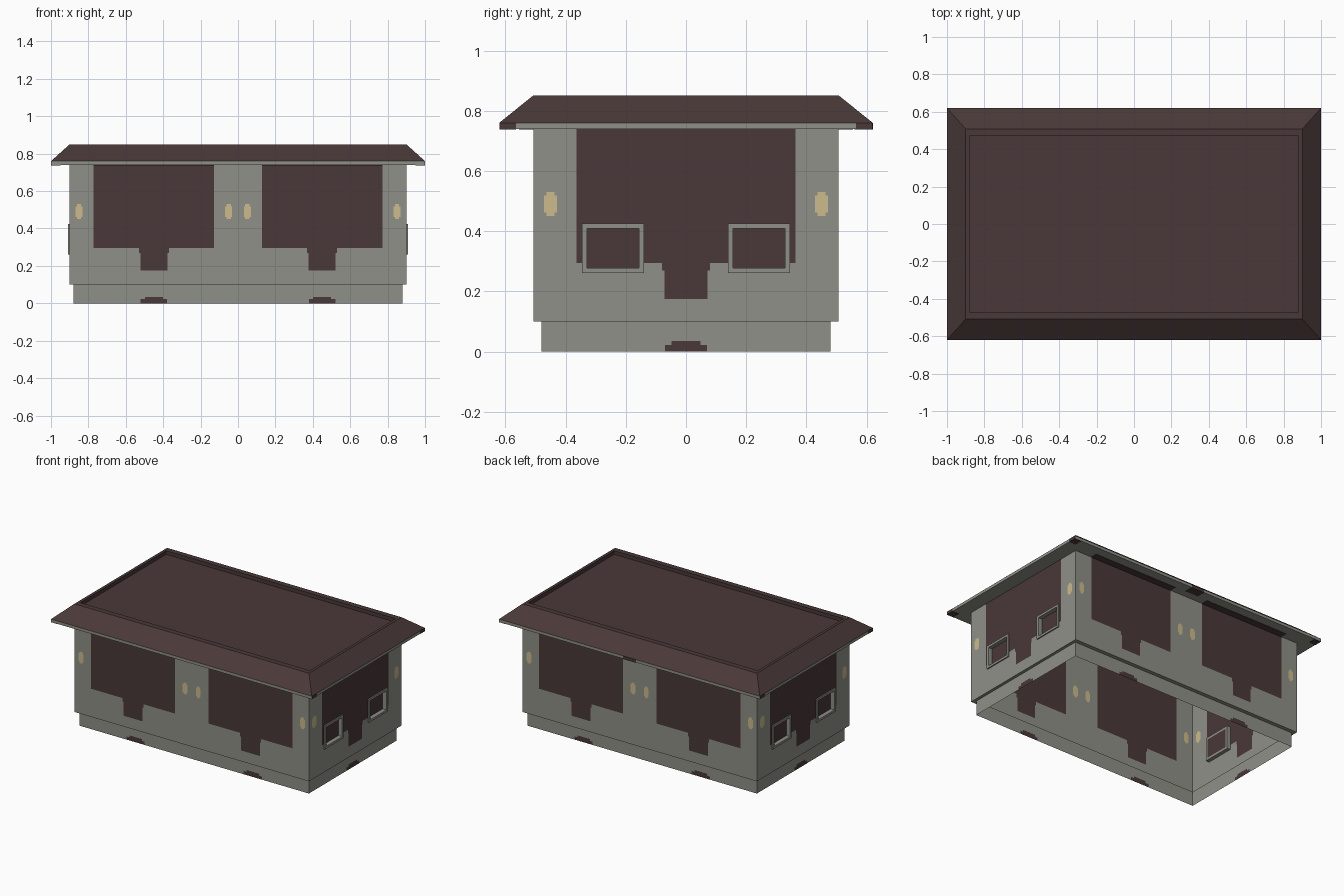
import bpy, bmesh

if "Cube" in bpy.data.objects:
    bpy.data.objects.remove(bpy.data.objects["Cube"], do_unlink=True)


def material(name, rgb):
    m = bpy.data.materials.new(name)
    m.use_nodes = True
    m.diffuse_color = (*rgb, 1)
    m.node_tree.nodes["Principled BSDF"].inputs["Base Color"].default_value = (*rgb, 1)
    return m


GREY, BROWN, YELLOW = 0, 1, 2
MATS = [material("plaster grey", (.275, .278, .243)),
        material("dark brown", (.068, .040, .040)),
        material("lamp yellow", (.600, .495, .262))]

BODY_X, BODY_Y = .90, .507
BASE_X, BASE_Y = .88, .48
LEDGE, EAVE, WALL_TOP = .10, .74, .76


def finish(name, bm):
    bmesh.ops.remove_doubles(bm, verts=bm.verts, dist=1e-5)
    bmesh.ops.recalc_face_normals(bm, faces=bm.faces)
    mesh = bpy.data.meshes.new(name)
    bm.to_mesh(mesh)
    bm.free()
    for m in MATS:
        mesh.materials.append(m)
    ob = bpy.data.objects.new(name, mesh)
    bpy.context.collection.objects.link(ob)
    return ob


def box(name, lo, hi, mat):
    bm = bmesh.new()
    bmesh.ops.create_cube(bm, size=1)
    for v in bm.verts:
        v.co = [a + (b - a) * (c + .5) for a, b, c in zip(lo, hi, v.co)]
    for f in bm.faces:
        f.material_index = mat
    return finish(name, bm)


def cuts(centres, halves):
    return [c + s * h for c in centres for h in halves for s in (-1, 1)]


def panel(bm, place, us, zs, rule):
    """Sheet divided along us and zs; rule gives each cell's colour, or None for a hole."""
    us, zs = (sorted({round(v, 4) for v in vals}) for vals in (us, zs))
    for u0, u1 in zip(us, us[1:]):
        for z0, z1 in zip(zs, zs[1:]):
            colour = rule((u0 + u1) / 2, (z0 + z1) / 2)
            if colour is not None:
                f = bm.faces.new([bm.verts.new(place(u, z)) for u, z in
                                  ((u0, z0), (u1, z0), (u1, z1), (u0, z1))])
                f.material_index = colour


def painted(doors, patch_half, lamps, lamp_half, windows):
    """Colour rule for an upper wall."""
    def rule(u, z):
        if any(abs(u - w) < .0925 for w in windows) and .27 < z < .415:
            return None
        for c in lamps:
            d = abs(u - c) / lamp_half
            if d < 1 and abs(z - .49) < (.04 if d < .6 else .028):
                return YELLOW
        for c, p in doors:
            if abs(u - p) < patch_half and z > .295:
                return BROWN
            if abs(u - c) < (.08 if z > .27 else .072) and z > .175:
                return BROWN
        return GREY
    return rule


def base_rule(doors):
    def rule(u, z):
        return BROWN if any(abs(u - c) < (.07 if z < .022 else .048) and z < .035
                            for c, p in doors) else GREY
    return rule


# Walls: long sides along x, ends along y
WALL_Z = [LEDGE, .175, .27, .295, .415, .45, .462, .518, .53, WALL_TOP]
SIDES = [
    dict(axis=0, half=BODY_X, base=BASE_X, off=BODY_Y, base_off=BASE_Y,
         doors=[(-.45, -.45), (.45, .45)], patch=.323, lamps=[-.85, -.05, .05, .85],
         lamp=.019, windows=[]),
    dict(axis=1, half=BODY_Y, base=BASE_Y, off=BODY_X, base_off=BASE_X,
         doors=[(0, 0)], patch=.363, lamps=[-.45, .45],
         lamp=.022, windows=[-.2425, .2425]),
]
walls, plinth = bmesh.new(), bmesh.new()
for s in SIDES:
    centres = [c for c, p in s["doors"]]
    us = ([-s["half"], s["half"]] + cuts(centres, (s["patch"], .08, .072))
          + cuts(s["lamps"], (s["lamp"], s["lamp"] * .6)) + cuts(s["windows"], (.0925,)))
    base_us = [-s["base"], s["base"]] + cuts(centres, (.07, .048))
    for sign in (-1, 1):
        def place_at(off):
            return lambda u, z: (u, sign * off, z) if s["axis"] == 0 else (sign * off, u, z)
        panel(walls, place_at(s["off"]), us, WALL_Z,
              painted(s["doors"], s["patch"], s["lamps"], s["lamp"], s["windows"]))
        panel(plinth, place_at(s["base_off"]), base_us, [0, .022, .035, LEDGE],
              base_rule(s["doors"]))
finish("walls", walls)
finish("plinth", plinth)


def ring_stack(name, rings, colours, cap=None):
    """Rectangular rings (half x, half y, z) joined in order."""
    bm = bmesh.new()
    loops = [[bm.verts.new((sx * x, sy * y, z))
              for sx, sy in ((-1, -1), (1, -1), (1, 1), (-1, 1))] for x, y, z in rings]
    for a, b, colour in zip(loops, loops[1:], colours):
        for i in range(4):
            j = (i + 1) % 4
            bm.faces.new((a[i], a[j], b[j], b[i])).material_index = colour
    if cap is not None:
        bm.faces.new(loops[-1]).material_index = cap
    return finish(name, bm)


# Ledge under the body
ring_stack("wall_ledge", [(BASE_X, BASE_Y, LEDGE), (BODY_X, BODY_Y, LEDGE)], [GREY])

# Roof: soffit, fascia, slope, rim and sunken deck
ring_stack("roof",
           [(BODY_X, BODY_Y, EAVE), (1, .62, EAVE), (1, .62, WALL_TOP),
            (.9, .508, .85), (.88, .47, .85), (.88, .47, .825)],
           [GREY, GREY, BROWN, BROWN, BROWN], cap=BROWN)

# Dark paint under the eaves
for sy in (-1, 1):
    for sx in (-1, 1):
        xs = sorted((sx * .95, sx * 1.0))
        ys = sorted((sy * .565, sy * .619))
        box("eave_corner_paint", (xs[0], ys[0], EAVE - .002), (xs[1], ys[1], EAVE + .001), BROWN)
        xs = sorted((sx * .998, sx * 1.001))
        box("fascia_corner_paint", (xs[0], ys[0], EAVE), (xs[1], ys[1], WALL_TOP), BROWN)
        xs = sorted((sx * .127, sx * .773))
        ys = sorted((sy * BODY_Y, sy * .555))
        box("soffit_paint", (xs[0], ys[0], EAVE - .002), (xs[1], ys[1], EAVE + .001), BROWN)
box("rear_fascia_paint", (-.05, .56, EAVE - .002), (.05, .621, WALL_TOP), BROWN)

# End windows: four frame bars and a recessed pane
for sx in (-1, 1):
    x0, x1 = sorted((sx * .875, sx * .908))
    p0, p1 = sorted((sx * .875, sx * .879))
    for cy in (-.2425, .2425):
        for sy in (-1, 1):
            ys = sorted((cy + sy * .087, cy + sy * .103))
            box("window_jamb", (x0, ys[0], .262), (x1, ys[1], .425), GREY)
        for name, z in (("window_sill", .262), ("window_head", .409)):
            box(name, (x0, cy - .087, z), (x1, cy + .087, z + .016), GREY)
        box("window_pane", (p0, cy - .087, .278), (p1, cy + .087, .409), BROWN)
